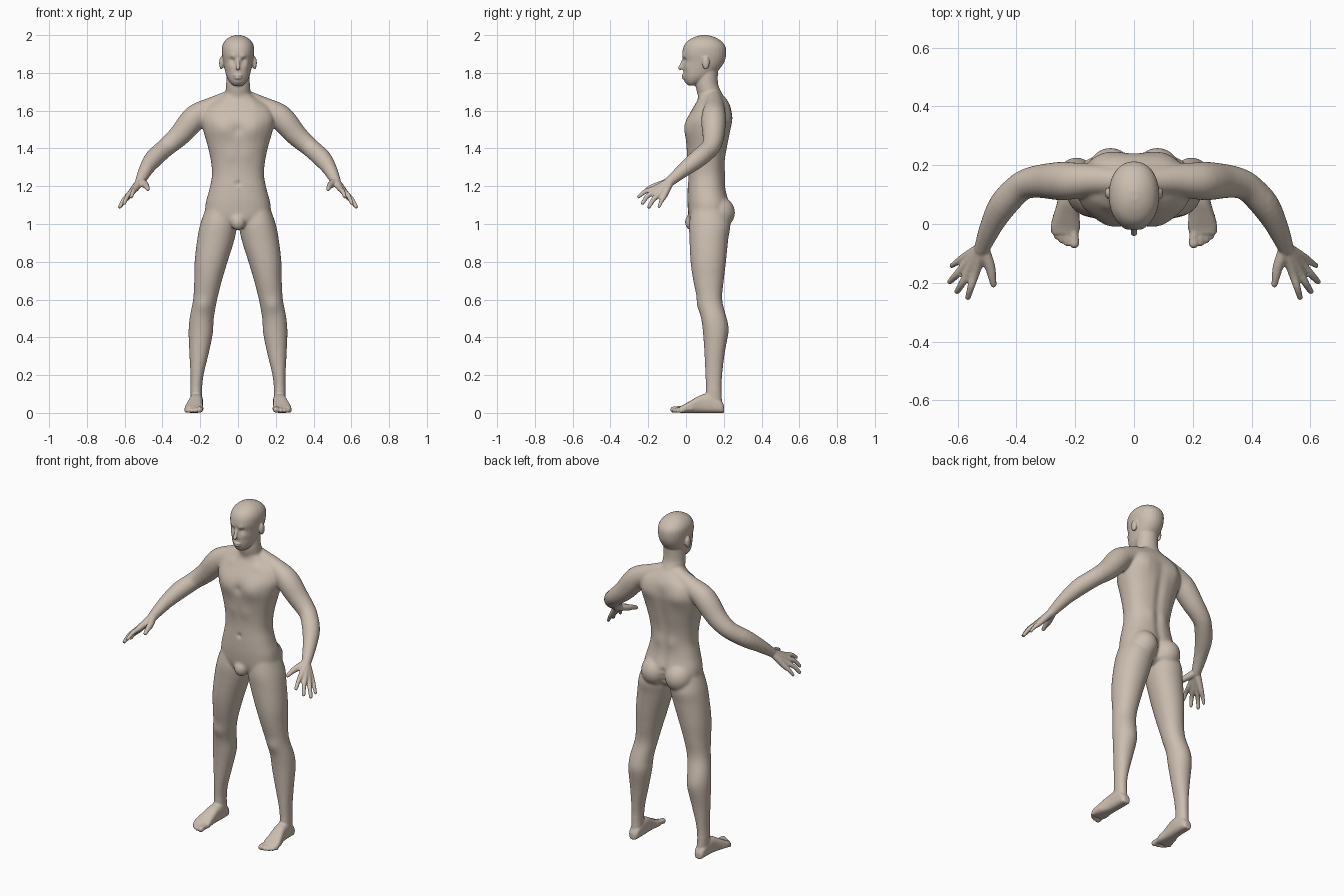
import bpy, bmesh, math
from mathutils import Vector, Matrix

cube = bpy.data.objects.get("Cube")
if cube:
    bpy.data.objects.remove(cube, do_unlink=True)

SIDES = (1, -1)
bm = bmesh.new()


def refine(rows, steps=4):
    """Catmull-Rom interpolation of rows of parameters."""
    rows = [Vector(r) for r in rows]
    out = []
    for i in range(len(rows) - 1):
        a, b = rows[max(i - 1, 0)], rows[i]
        c, d = rows[i + 1], rows[min(i + 2, len(rows) - 1)]
        for k in range(steps):
            t = k / steps
            out.append(b + (c - a) * (t / 2) + (a * 2 - b * 5 + c * 4 - d) * (t * t / 2)
                       + (b * 3 - a - c * 3 + d) * (t ** 3 / 2))
    return out + [rows[-1]]


def loft(rings, side=1, power=2.0, count=28):
    """Skin a list of (center, u axis, v axis) cross-sections."""
    def curve(value):
        return math.copysign(abs(value) ** (2 / power), value)
    loops = []
    for center, u, v in rings:
        loop = []
        for k in range(count):
            a = math.tau * k / count
            p = center + u * curve(math.cos(a)) + v * curve(math.sin(a))
            loop.append(bm.verts.new((p.x * side, p.y, p.z)))
        loops.append(loop)
    for low, high in zip(loops, loops[1:]):
        for k in range(count):
            j = (k + 1) % count
            bm.faces.new((low[k], low[j], high[j], high[k]))
    bm.faces.new(loops[0])
    bm.faces.new(loops[-1])


def column(rows, side=1, power=2.0):
    """Upright form; rows are z, left x, right x, front y, back y."""
    rings = []
    for z, x0, x1, y0, y1 in refine(rows):
        rings.append((Vector(((x0 + x1) / 2, (y0 + y1) / 2, z)),
                      Vector(((x1 - x0) / 2, 0, 0)), Vector((0, (y1 - y0) / 2, 0))))
    loft(rings, side, power)


def centred(rows, power):
    column([Vector((z, -w, w, y0, y1)) for z, w, y0, y1 in rows], 1, power)


def ball(center, size, side=1):
    place = Matrix.Translation((center[0] * side, center[1], center[2]))
    bmesh.ops.create_uvsphere(bm, u_segments=24, v_segments=16, radius=1,
                              matrix=place @ Matrix.Diagonal((*size, 1)))


def tube(rows, side=1):
    """Round limb; rows are x, y, z, radius."""
    rows = refine(rows)
    points = [r.xyz for r in rows]
    rings = []
    for i, row in enumerate(rows):
        along = (points[min(i + 1, len(rows) - 1)] - points[max(i - 1, 0)]).normalized()
        u = along.cross(Vector((0.1, 0.3, 1))).normalized()
        rings.append((points[i], u * row.w, along.cross(u) * row.w))
    loft(rings, side, count=20)
    for row in (rows[0], rows[-1]):
        ball(row.xyz, [row.w] * 3, side)


# Torso and neck
centred([(.98, .09, .05, .17), (1.02, .165, .018, .215), (1.1, .173, .008, .23),
         (1.18, .153, .008, .212), (1.26, .138, .012, .203), (1.34, .145, .01, .208),
         (1.42, .163, .002, .222), (1.5, .186, -.002, .236), (1.56, .195, .008, .243),
         (1.62, .17, .04, .236), (1.66, .11, .062, .215), (1.69, .066, .065, .19)], 2.35)
centred([(1.6, .075, .08, .22), (1.68, .068, .062, .195), (1.74, .063, .052, .17),
         (1.82, .06, .06, .17)], 2)

# Head
centred([(1.733, .022, .012, .055), (1.75, .042, -.002, .085), (1.78, .06, -.012, .135),
         (1.82, .071, -.015, .178), (1.86, .079, -.014, .204), (1.9, .085, -.02, .213),
         (1.94, .084, -.012, .209), (1.97, .069, .01, .185), (1.99, .043, .045, .15),
         (2.0, .014, .08, .115)], 2.15)
tube([(0, -.012, 1.872, .008), (0, -.022, 1.845, .01), (0, -.03, 1.826, .012)])
ball((0, -.012, 1.786), (.025, .013, .006))
ball((0, -.011, 1.773), (.021, .012, .006))
ball((0, .03, 1.01), (.04, .036, .045))

# Fingers run wrist, knuckle, middle joint, tip
WRIST = (.517, -.082, 1.228)
FINGERS = [((.54, -.165, 1.188), (.555, -.215, 1.172), (.565, -.25, 1.145)),
           ((.56, -.158, 1.175), (.585, -.203, 1.148), (.602, -.23, 1.11)),
           ((.573, -.14, 1.16), (.605, -.174, 1.127), (.626, -.196, 1.09)),
           ((.577, -.115, 1.15), (.605, -.132, 1.118), (.62, -.142, 1.093))]
THUMB = [(.507, -.1, 1.22, .021), (.49, -.145, 1.206, .018), (.483, -.18, 1.196, .014),
         (.478, -.206, 1.185, .011)]
TOES = [(.203, -.066, .017), (.227, -.064, .012), (.246, -.055, .011),
        (.262, -.042, .011), (.274, -.024, .01)]

for side in SIDES:
    # Ear and buttock
    ball((.088, .105, 1.852), (.012, .02, .034), side)
    ball((.08, .168, 1.06), (.082, .092, .088), side)
    # Leg
    column([(1.08, .02, .172, .03, .21), (1.0, .006, .2, .016, .235),
            (.92, .018, .216, .018, .224), (.8, .055, .23, .024, .212),
            (.7, .085, .232, .038, .2), (.6, .11, .238, .06, .192),
            (.5, .128, .257, .08, .214), (.42, .133, .262, .09, .221),
            (.3, .158, .257, .098, .203), (.2, .182, .252, .102, .192),
            (.12, .19, .252, .105, .188), (.04, .188, .25, .1, .192)], side, 2.1)
    # Foot, lofted from heel to ball
    foot = refine([(.202, .22, .018, .035), (.185, .22, .03, .065), (.13, .22, .035, .1),
                   (.08, .223, .037, .095), (.03, .23, .044, .068), (-.01, .233, .05, .045),
                   (-.035, .234, .044, .033)])
    loft([(Vector((x, y, h / 2)), Vector((w, 0, 0)), Vector((0, 0, h / 2)))
          for y, x, w, h in foot], side, 2.8)
    for x, y, r in TOES:
        tube([(x * .8 + .046, y + .055, .022, r), (x, y + .02, .02, r * .9),
              (x, y, r, r)], side)
    # Trapezius, arm and hand
    tube([(.04, .145, 1.665, .045), (.13, .15, 1.623, .052), (.21, .147, 1.58, .063),
          (.25, .146, 1.54, .066), (.3, .146, 1.48, .06), (.345, .142, 1.437, .054),
          (.388, .125, 1.4, .05), (.445, .065, 1.347, .049), (.487, -.01, 1.288, .038),
          (*WRIST, .027)], side)
    for i, (knuckle, joint, tip) in enumerate(FINGERS):
        slim = .0125 if i < 3 else .011
        tube([(*WRIST, .022), (*knuckle, .016), (*joint, slim), (*tip, slim * .8)], side)
    tube(THUMB, side)

bmesh.ops.recalc_face_normals(bm, faces=bm.faces)
mesh = bpy.data.meshes.new("body")
bm.to_mesh(mesh)
bm.free()
body = bpy.data.objects.new("body", mesh)
bpy.context.collection.objects.link(body)
bpy.context.view_layer.objects.active = body
body.select_set(True)


def apply(kind, **settings):
    mod = body.modifiers.new(kind.title(), kind)
    for key, value in settings.items():
        setattr(mod, key, value)
    bpy.ops.object.modifier_apply(modifier=mod.name)


# Fuse the parts into one skin, then soften the large joints more than the details
apply('REMESH', mode='VOXEL', voxel_size=.005)
soft = body.vertex_groups.new(name="soft_areas")
soft.add([v.index for v in body.data.vertices
          if .13 < v.co.z < 1.7 and abs(v.co.x) < .46], 1, 'REPLACE')
apply('SMOOTH', factor=.5, iterations=30, vertex_group=soft.name)
apply('SMOOTH', factor=.5, iterations=3)
body.vertex_groups.clear()

# Sculpted relief: point, radius, push along y (front is negative)
RELIEF = [((.085, 0, 1.51), .06, -.014), ((.04, .01, 1.36), .04, -.004),
          ((.11, .24, 1.56), .06, .012), ((.045, .21, 1.26), .04, .007),
          ((.185, .07, .57), .04, -.008), ((.19, .215, .45), .06, .005),
          ((.034, -.01, 1.866), .014, .013), ((.034, -.002, 1.863), .009, -.006),
          ((.03, -.012, 1.886), .016, -.005), ((.045, .005, 1.835), .02, -.004),
          ((.014, -.022, 1.822), .008, -.006), ((.013, -.02, 1.78), .006, .005),
          ((.09, .05, 1.64), .025, -.004), ((0, -.01, 1.75), .016, -.005),
          ((0, .01, 1.215), .014, .007), ((0, 0, 1.5), .025, .006)]
RELIEF += [((0, .22, 1.12 + .03 * i), .025, -.006) for i in range(16)]
RELIEF += [((0, .22, 1.0 + .03 * i), .018, -.014) for i in range(4)]
for vert in body.data.vertices:
    spot = Vector((abs(vert.co.x), vert.co.y, vert.co.z))
    shift = 0
    for point, radius, push in RELIEF:
        gap = (spot - Vector(point)).length / radius
        if gap < 2.5:
            shift += push * math.exp(-gap * gap)
    vert.co.y += shift
    vert.co.z = max(vert.co.z, 0)
apply('SMOOTH', factor=.5, iterations=1)

# Skin colour
skin = bpy.data.materials.new("beige_skin")
skin.use_nodes = True
colour = (.6, .51, .43, 1)
skin.diffuse_color = colour
skin.node_tree.nodes["Principled BSDF"].inputs["Base Color"].default_value = colour
body.data.materials.clear()
body.data.materials.append(skin)
bpy.ops.object.shade_smooth()
